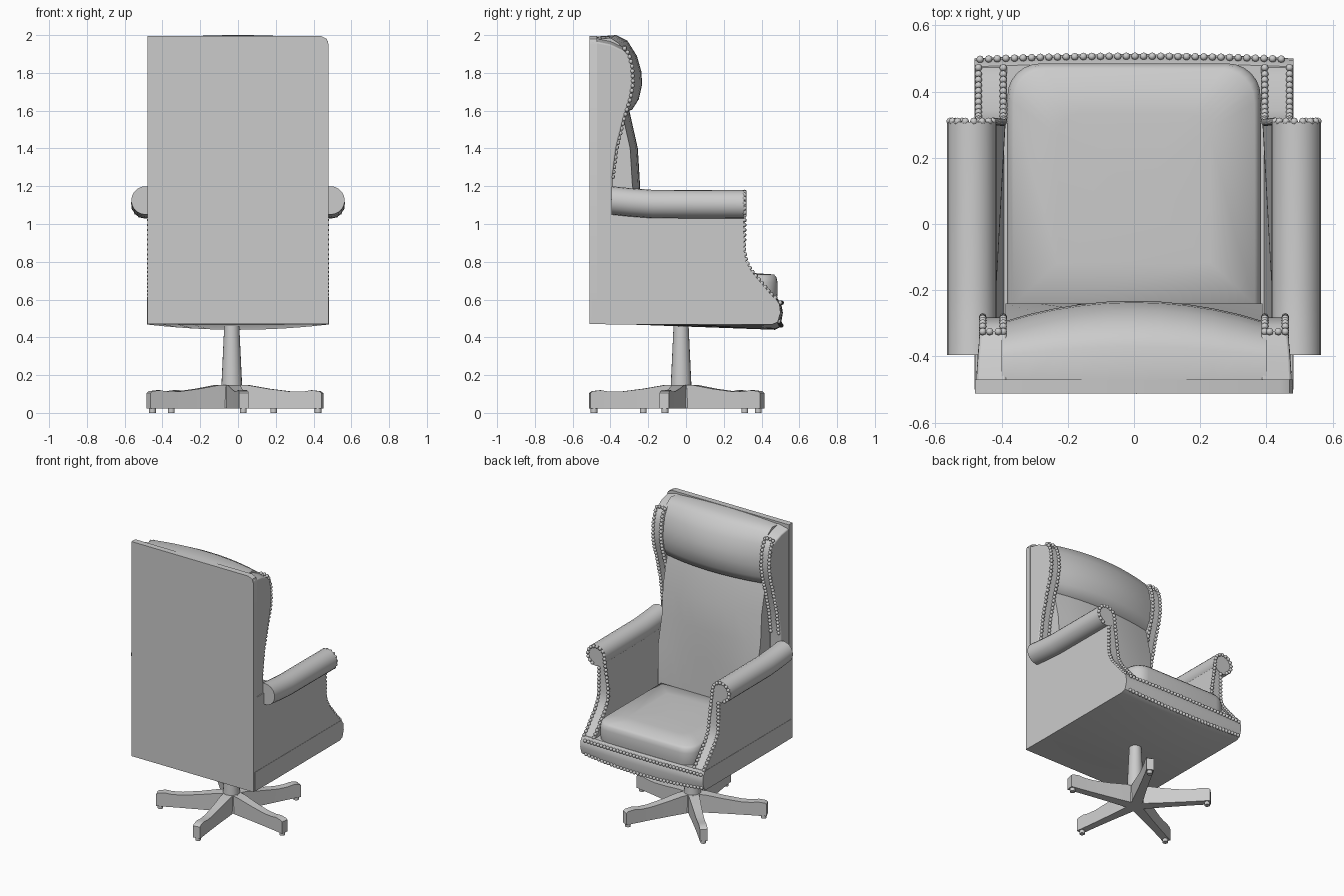
import bpy, bmesh, math
from mathutils import Vector, Matrix

if "Cube" in bpy.data.objects:
    bpy.data.objects.remove(bpy.data.objects["Cube"])


def finish(name, bm, mirror=False, bevel=0, angle=35):
    bmesh.ops.recalc_face_normals(bm, faces=bm.faces)
    me = bpy.data.meshes.new(name)
    bm.to_mesh(me)
    bm.free()
    me.polygons.foreach_set("use_smooth", [True] * len(me.polygons))
    me.set_sharp_from_angle(angle=math.radians(angle))
    ob = bpy.data.objects.new(name, me)
    bpy.context.collection.objects.link(ob)
    if bevel:
        m = ob.modifiers.new("soft_edges", 'BEVEL')
        m.width, m.segments, m.limit_method = bevel, 3, 'ANGLE'
        m.angle_limit = math.radians(40)
    if mirror:
        ob.modifiers.new("other_side", 'MIRROR').use_mirror_merge = False
    return ob


def loft(name, sections, **kw):
    """Join closed cross-sections with quads and cap both ends."""
    bm = bmesh.new()
    rows = [[bm.verts.new(p) for p in s] for s in sections]
    n = len(rows[0])
    for a, b in zip(rows, rows[1:]):
        for i in range(n):
            j = (i + 1) % n
            bm.faces.new((a[i], a[j], b[j], b[i]))
    bm.faces.new(rows[0])
    bm.faces.new(rows[-1][::-1])
    return finish(name, bm, **kw)


def nails(name, paths, mirror=True, step=0.026, r=0.012):
    """Evenly spaced round nail heads along polylines."""
    bm = bmesh.new()
    for path in paths:
        pts = [Vector(p) for p in path]
        left = 0.0
        for a, b in zip(pts, pts[1:]):
            length, d = (b - a).length, left
            while d < length:
                bmesh.ops.create_uvsphere(bm, u_segments=8, v_segments=5, radius=r,
                                          matrix=Matrix.Translation(a.lerp(b, d / length)))
                d += step
            left = d - length
    return finish(name, bm, mirror=mirror, angle=80)


def spread(half, n):
    return [-half + 2 * half * i / n for i in range(n + 1)]


# Flat back panel, one top corner rounded off
outline = [(-.48, .47), (.48, .47), (.48, 1.95), (.47, 1.98), (.44, 1.995), (-.48, 1.995)]
loft("back_panel", [[(x, y, z) for x, z in outline] for y in (-.512, -.47)])

# Wings at both sides of the back
wing_front = [(-.39, 1.08), (-.39, 1.25), (-.37, 1.4), (-.33, 1.56), (-.295, 1.67), (-.282, 1.75),
              (-.288, 1.84), (-.305, 1.9), (-.335, 1.94)]
wing = [(-.50, 1.0), (-.39, 1.0)] + wing_front + [(-.40, 1.97), (-.50, 1.99)]
loft("wing", [[(.385, y, z) for y, z in wing],
              [(.478 - .1 * max(0, y + .45), y, z - (.02 if z > 1.93 else 0)) for y, z in wing]],
     mirror=True, bevel=.008)

# Bowed back cushion
back = [(-.48, .6), (-.24, .6), (-.24, 1.0), (-.243, 1.2), (-.255, 1.4), (-.30, 1.6), (-.48, 1.62)]
loft("back_cushion", [[(x, y - (.04 * (x / .385) ** 2 if y > -.4 and z > 1.1 else 0), z)
                       for y, z in back] for x in spread(.388, 8)])

# Padded headrest roll
head = [(-.48, 1.992), (-.37, 2.0), (-.31, 1.97), (-.26, 1.89), (-.237, 1.81), (-.232, 1.74),
        (-.25, 1.66), (-.285, 1.605), (-.35, 1.585), (-.48, 1.585)]
loft("headrest", [[(x, y - .065 * (x / .4) ** 2 * (y + .48) / .25,
                    z - (.015 * (x / .4) ** 2 if z > 1.9 else 0))
                   for y, z in head] for x in spread(.4, 10)], angle=50)


# Seat frame with a bowed front rail
def sag(x):
    return 1 - (x / .48) ** 2


loft("seat_frame", [[(x, -.5, .47), (x, -.3, .468), (x, .455 + .015 * sag(x), .468 - .028 * sag(x)),
                     (x, .485 + .015 * sag(x), .48 - .025 * sag(x)), (x, .50 + .013 * sag(x), .53),
                     (x, .495 + .01 * sag(x), .575), (x, .475 + .01 * sag(x), .605), (x, -.5, .605)]
                    for x in spread(.482, 12)])

# Seat cushion with rounded front corners
half = [(.383, -.26), (.383, .38)]
half += [(.283 + .1 * math.cos(t), .385 + .1 * math.sin(t)) for t in
         [math.radians(15 * k) for k in range(1, 7)]]
plan = half + [(-x, y) for x, y in half[::-1]]
loft("seat_cushion", [[(x * s, y * s + .1 * (1 - s), z) for x, y in plan]
                      for s, z in ((.985, .59), (1, .63), (1, .69), (.985, .718), (.95, .733),
                                   (.6, .742), (.2, .744))], angle=60)

# Arm walls with a swept front edge
slope = [(.472, .605), (.45, .625), (.395, .69), (.345, .75), (.318, .80), (.307, .86)]
wall = [(-.5, .47), (.44, .47), (.48, .50), (.485, .58)] + slope + [(.305, 1.0), (.305, 1.13), (-.5, 1.13)]
loft("arm_wall", [[(.383 + .05 * min(1, max(0, (z - .72) / .38)), y, z) for y, z in wall],
                  [(.48, y, z) for y, z in wall]], mirror=True)

# Rolled arm tops
ring = [math.tau * k / 20 for k in range(20)]
loft("arm_roll", [[(.49 + .075 * math.cos(t), y, zc + .075 * math.sin(t)) for t in ring]
                  for y, zc in ((-.395, 1.125), (-.3, 1.115), (-.18, 1.106), (.308, 1.104))],
     mirror=True)

# Nail heads on wings, arm fronts and front rail
nails("wing_nails", [[(x, y + .002, z) for y, z in wing_front[1:]] for x in (.395, .457)]
      + [[(.41, -.325, 1.935), (.45, -.325, 1.935)]])
scroll = [(.49 + .066 * math.cos(math.radians(a)), .31, 1.104 + .066 * math.sin(math.radians(a)))
          for a in range(185, -91, -15)]
nails("arm_nails", [[(.395, y, z + .004) for y, z in slope] + [(.405, .308, .95)] + scroll,
                    [(.47, y, z + .004) for y, z in slope] + [(.47, .308, 1.03)]])
nails("rail_nails", [[(x, .497 + .01 * sag(x), .583) for x in spread(.465, 12)],
                     [(x, .488 + .016 * sag(x), .488 - .025 * sag(x)) for x in spread(.465, 12)]],
      mirror=False)

# Swivel column and hub
CX, CY = -.033, -.026


def cylinder(name, x, y, z0, z1, r0, r1, seg=20):
    return loft(name, [[(x + r * math.cos(math.tau * k / seg), y + r * math.sin(math.tau * k / seg), z)
                        for k in range(seg)] for z, r in ((z0, r0), (z1, r1))])


cylinder("column", CX, CY, .12, .48, .056, .039)
cylinder("hub", CX, CY, .025, .148, .07, .065, 10)

# Five-star base legs with feet
leg = [(0, .15, .036), (.09, .147, .034), (.2, .128, .029), (.32, .113, .026), (.39, .113, .025),
       (.43, .12, .025), (.475, .115, .025), (.488, .105, .025)]
for k in range(5):
    a = math.radians(-10.5 + 72 * k)
    c, s = math.cos(a), math.sin(a)
    loft("base_leg", [[(CX + r * c - w * s, CY + r * s + w * c, z)
                       for w, z in ((-h, .022), (h, .022), (h, top), (-h, top))]
                      for r, top, h in leg])
    cylinder("foot", CX + .465 * c, CY + .465 * s, 0, .03, .018, .018, 12)
